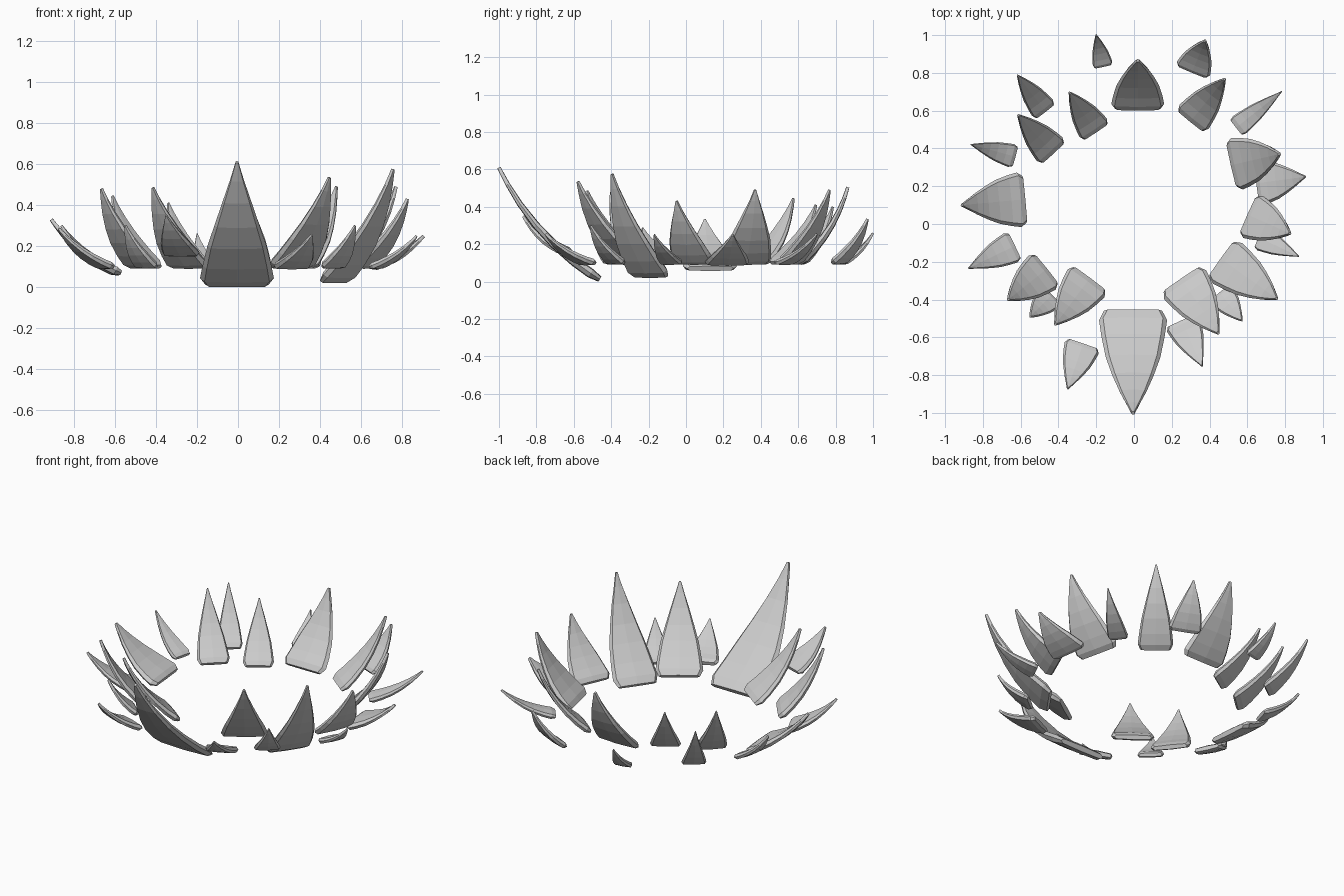
import bpy
import bmesh
from mathutils import Vector

# Outline of one spike: (position along its curve, share of full width)
OUTLINE = [(0.0, 0.86), (0.07, 1.0), (0.2, 0.93), (0.38, 0.80),
           (0.55, 0.61), (0.73, 0.39), (0.88, 0.19), (0.96, 0.09), (1.0, 0.04)]


def spike(name, base_z, bx, by, tx, ty, tz, width):
    """Curved, bevelled blade from a wide base (bx, by) to a pointed tip."""
    tip = Vector((tx, ty, tz))
    out = Vector((tx - bx, ty - by, 0)).normalized()
    side = Vector((-out.y, out.x, 0))
    start = Vector((bx, by, base_z)) - out * 0.03
    chord = tip - start
    sag = side.cross(chord).normalized()
    if sag.z > 0:
        sag = -sag
    ctrl = start + chord * 0.5 + sag * chord.length * 0.15
    thick = 0.011 + 0.03 * width

    bm = bmesh.new()
    rings = []
    for t, share in OUTLINE:
        c = start * (1 - t) ** 2 + ctrl * 2 * t * (1 - t) + tip * t * t
        tan = ((ctrl - start) * (1 - t) + (tip - ctrl) * t).normalized()
        nrm = side.cross(tan).normalized()
        w = width / 2 * share
        h = thick * (0.35 + 0.65 * share) * (0.65 if t == 0 else 1)
        section = [(-1, 0), (-0.88, h), (0, h * 1.2), (0.88, h),
                   (1, 0), (0.88, -h), (0, -h * 1.2), (-0.88, -h)]
        rings.append([bm.verts.new(c + side * (u * w) + nrm * v) for u, v in section])
    for a, b in zip(rings, rings[1:]):
        for i in range(8):
            j = (i + 1) % 8
            bm.faces.new((a[i], a[j], b[j], b[i]))
    bm.faces.new(rings[0])
    bm.faces.new(rings[-1])
    bmesh.ops.recalc_face_normals(bm, faces=bm.faces)
    mesh = bpy.data.meshes.new(name)
    bm.to_mesh(mesh)
    bm.free()
    bpy.context.collection.objects.link(bpy.data.objects.new(name, mesh))


# Each spike: base x, y, tip x, y, z, width
GROUPS = {
    # large spikes set lowest: front, front right, left
    "front_spike": (0.013, [(-0.005, -0.49, -0.005, -1.0, 0.61, 0.36)]),
    "front_right_spike": (0.03, [(0.49, -0.205, 0.755, -0.395, 0.575, 0.265)]),
    "left_spike": (0.07, [(-0.61, 0.128, -0.91, 0.10, 0.33, 0.29)]),
    # inner ring
    "inner_spike": (0.1, [
        (0.27, -0.32, 0.445, -0.577, 0.535, 0.27),
        (-0.255, -0.315, -0.415, -0.53, 0.485, 0.245),
        (-0.49, -0.26, -0.665, -0.40, 0.48, 0.23),
        (-0.45, 0.40, -0.612, 0.575, 0.445, 0.185),
        (-0.22, 0.515, -0.34, 0.695, 0.41, 0.175),
        (0.02, 0.64, 0.02, 0.865, 0.505, 0.28),
        (0.32, 0.57, 0.48, 0.767, 0.49, 0.20),
        (0.55, 0.32, 0.77, 0.37, 0.49, 0.28),
        (0.635, 0.035, 0.825, -0.05, 0.43, 0.245)]),
    # outer ring of smaller spikes
    "outer_spike": (0.1, [
        (0.475, -0.39, 0.57, -0.51, 0.30, 0.15),
        (0.265, -0.54, 0.36, -0.75, 0.255, 0.19),
        (-0.46, -0.40, -0.548, -0.49, 0.30, 0.15),
        (-0.66, -0.13, -0.873, -0.233, 0.285, 0.17),
        (-0.66, 0.365, -0.86, 0.42, 0.30, 0.125),
        (-0.49, 0.622, -0.615, 0.785, 0.40, 0.14),
        (-0.17, 0.865, -0.20, 1.0, 0.26, 0.105),
        (0.32, 0.835, 0.376, 0.97, 0.335, 0.19),
        (0.565, 0.53, 0.78, 0.70, 0.255, 0.115),
        (0.68, 0.22, 0.905, 0.25, 0.25, 0.24),
        (0.69, -0.085, 0.87, -0.17, 0.25, 0.13)]),
    "raised_spike": (0.16, [(-0.28, -0.665, -0.35, -0.87, 0.35, 0.19)]),
}
for group, (base_z, items) in GROUPS.items():
    for n, item in enumerate(items, 1):
        spike(f"{group}_{n}", base_z, *item)
